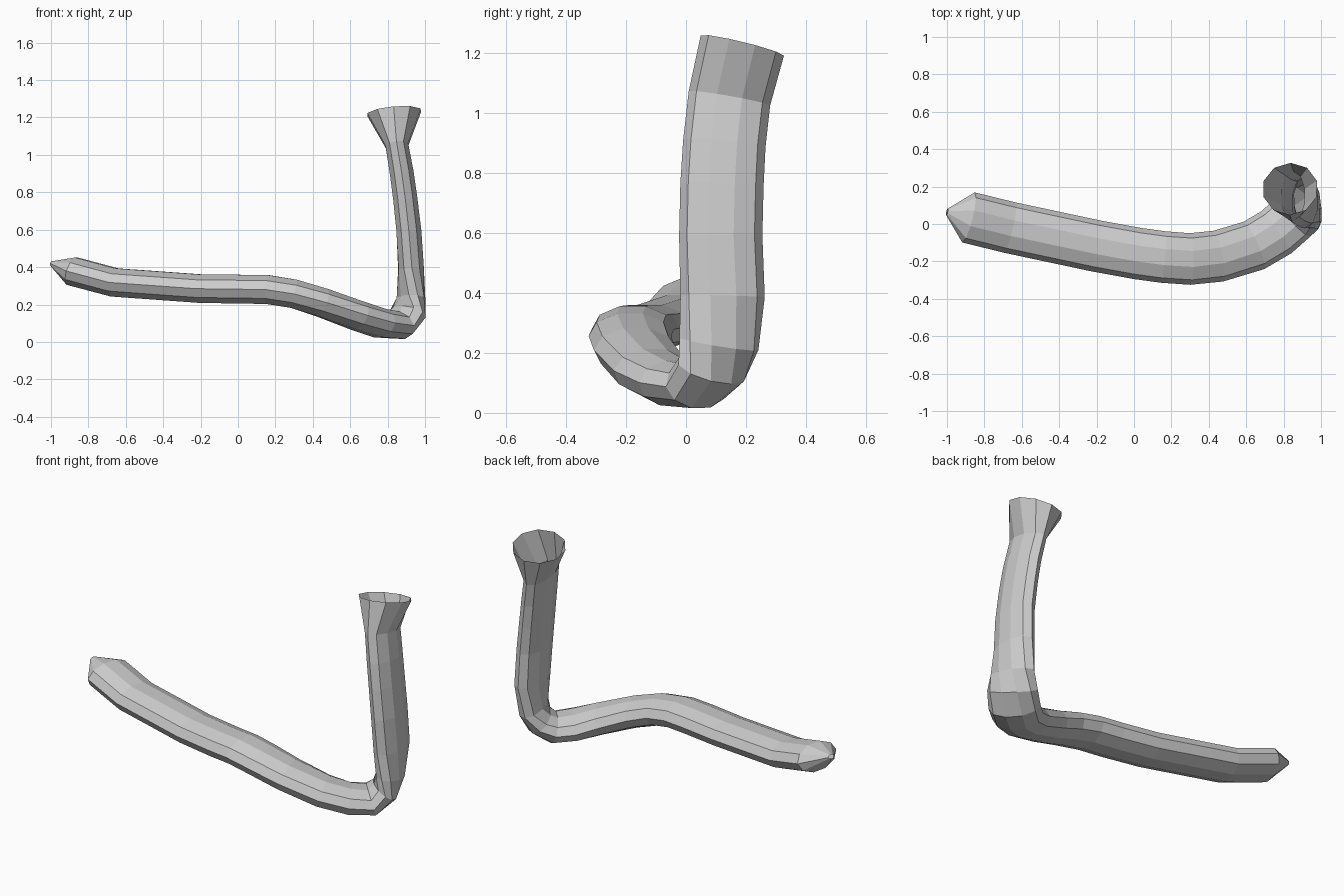
import bpy, bmesh, math
from mathutils import Vector

SIDES = 10
# ring: centre xyz, heading of the wide axis in degrees, half width, half thickness
RINGS = [
    (-1.00, 0.065, 0.42, 78, 0.018, 0.012),   # pinched tip
    (-0.885, 0.035, 0.378, 78, 0.138, 0.080),
    (-0.66, -0.02, 0.318, 78, 0.138, 0.080),
    (-0.20, -0.118, 0.285, 78, 0.138, 0.080),
    (0.02, -0.158, 0.282, 81, 0.138, 0.081),
    (0.16, -0.177, 0.280, 85, 0.138, 0.081),
    (0.30, -0.187, 0.257, 90, 0.138, 0.081),
    (0.45, -0.172, 0.210, 101, 0.138, 0.081),
    (0.64, -0.115, 0.140, 115, 0.138, 0.081),
    (0.76, -0.045, 0.100, 129, 0.138, 0.080),
    (0.85, 0.035, 0.090, 136, 0.138, 0.080),   # bend
    (0.905, 0.085, 0.145, 122, 0.138, 0.078),
    (0.925, 0.110, 0.230, 104, 0.138, 0.072),
    (0.925, 0.122, 0.390, 92, 0.141, 0.071),
    (0.914, 0.116, 0.590, 90, 0.139, 0.070),
    (0.895, 0.120, 0.760, 90, 0.139, 0.068),
    (0.876, 0.128, 0.900, 90, 0.138, 0.067),
    (0.850, 0.145, 1.050, 90, 0.138, 0.064),
    (0.835, 0.188, 1.226, 90, 0.143, 0.150),   # round flared mouth
]

def tube(name, rings):
    bm = bmesh.new()
    centres = [Vector(r[:3]) for r in rings]
    loops = []
    for i, (x, y, z, ang, a, b) in enumerate(rings):
        before = centres[max(i - 1, 0)]
        after = centres[min(i + 1, len(rings) - 1)]
        c = centres[i]
        t = ((c - before).normalized() + (after - c).normalized()).normalized()
        wide = Vector((math.cos(math.radians(ang)), math.sin(math.radians(ang)), 0))
        wide = (wide - t * wide.dot(t)).normalized()
        thin = t.cross(wide)
        loops.append([bm.verts.new(c + wide * a * math.cos(k * math.tau / SIDES)
                                   + thin * b * math.sin(k * math.tau / SIDES))
                      for k in range(SIDES)])
    for p, q in zip(loops, loops[1:]):
        for k in range(SIDES):
            n = (k + 1) % SIDES
            bm.faces.new((p[k], p[n], q[n], q[k]))
    mesh = bpy.data.meshes.new(name)
    bm.to_mesh(mesh)
    bm.free()
    obj = bpy.data.objects.new(name, mesh)
    bpy.context.collection.objects.link(obj)
    return obj

# One flattened bent tube, open at the flared mouth
tube("bent_tube", RINGS)
